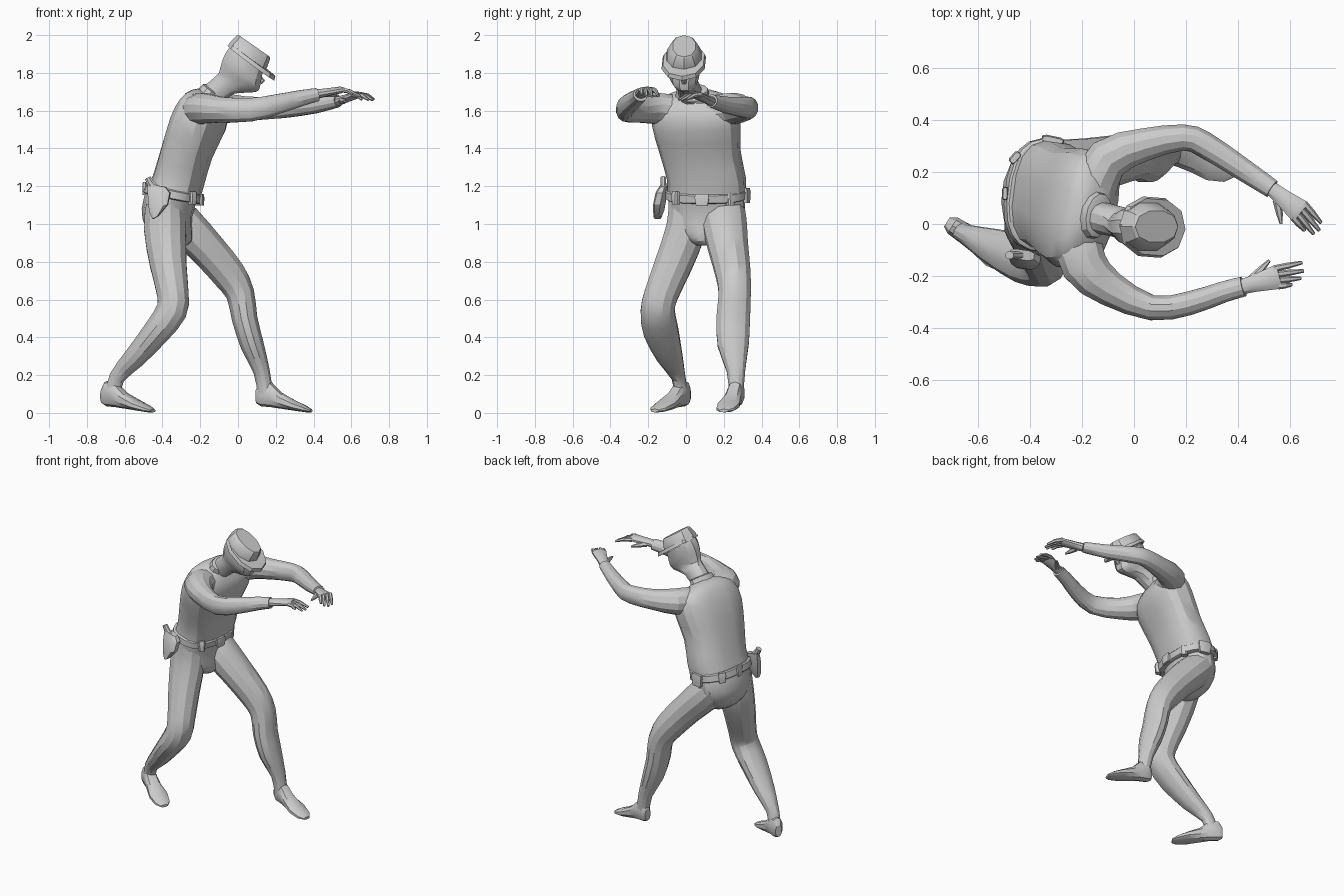
import bpy, bmesh, math
from mathutils import Vector as V


def loft(name, rings, angle=28):
    bm = bmesh.new()
    rows = [[bm.verts.new(p) for p in r] for r in rings]
    n = len(rows[0])
    for r, s in zip(rows, rows[1:]):
        for i in range(n):
            bm.faces.new((r[i], r[(i + 1) % n], s[(i + 1) % n], s[i]))
    bm.faces.new(rows[0])
    bm.faces.new(rows[-1])
    bmesh.ops.recalc_face_normals(bm, faces=bm.faces)
    me = bpy.data.meshes.new(name)
    bm.to_mesh(me)
    bm.free()
    ob = bpy.data.objects.new(name, me)
    bpy.context.collection.objects.link(ob)
    bpy.ops.object.select_all(action='DESELECT')
    ob.select_set(True)
    bpy.context.view_layer.objects.active = ob
    bpy.ops.object.shade_smooth_by_angle(angle=math.radians(angle))
    return ob


def ring(c, a, b, n=14, p=1.0):
    pw = lambda v: math.copysign(abs(v) ** p, v)
    return [V(c) + a * pw(math.cos(t)) + b * pw(math.sin(t))
            for t in (2 * math.pi * (i + 0.5) / n for i in range(n))]


def smooth(rows, steps):
    out = []
    for i in range(len(rows) - 1):
        p0, p1, p2, p3 = (rows[min(max(k, 0), len(rows) - 1)] for k in range(i - 1, i + 3))
        for s in range(steps):
            t = s / steps
            out.append([0.5 * (2 * b + (c - a) * t + (2 * a - 5 * b + 4 * c - d) * t * t
                               + (3 * b - a - 3 * c + d) * t ** 3)
                        for a, b, c, d in zip(p0, p1, p2, p3)])
    return out + [list(rows[-1])]


def limb(name, rows, ref, n=12, steps=2):
    """Tube through rows of x, y, z, radius along ref, other radius."""
    rows = smooth(rows, steps)
    rings = []
    for i, r in enumerate(rows):
        t = (V(rows[min(i + 1, len(rows) - 1)][:3]) - V(rows[max(i - 1, 0)][:3])).normalized()
        a = (V(ref) - t * t.dot(V(ref))).normalized()
        rings.append(ring(r[:3], a * r[3], t.cross(a) * r[4], n))
    return loft(name, rings)


def body(name, rows, n=16, p=0.85, steps=2):
    """Loft of rows x, y, z, half width, half depth, yaw, forward pitch."""
    rings = []
    for x, y, z, w, d, yaw, pitch in smooth(rows, steps):
        side = V((-math.sin(yaw), math.cos(yaw), 0))
        fwd = V((math.cos(yaw) * math.cos(pitch), math.sin(yaw) * math.cos(pitch), -math.sin(pitch)))
        rings.append(ring((x, y, z), side * w, fwd * d, n, p))
    return loft(name, rings)


# shirt and hips
body("torso", [(-.345, .11, 1.14, .208, .138, -.12, .22), (-.312, .108, 1.24, .208, .132, -.14, .22),
               (-.27, .075, 1.38, .214, .13, -.18, .24), (-.212, .055, 1.53, .235, .138, -.22, .3),
               (-.18, .05, 1.62, .22, .12, -.23, .42), (-.165, .043, 1.665, .16, .09, -.22, .5),
               (-.15, .04, 1.69, .08, .055, -.2, .55)], p=.74)
body("hips", [(-.35, .11, 1.16, .2, .135, -.12, .2), (-.375, .11, 1.06, .205, .135, -.12, .15),
              (-.365, .105, .97, .165, .125, -.1, .1), (-.33, .1, .91, .09, .085, -.1, 0),
              (-.32, .1, .885, .04, .045, -.1, 0)], p=1)

# belt with buckle, pouches and holster
body("belt", [(-.35, .11, 1.135, .208, .145, -.12, .2), (-.348, .11, 1.14, .218, .152, -.12, .2),
              (-.338, .11, 1.178, .217, .15, -.12, .2), (-.337, .11, 1.184, .206, .142, -.12, .2)],
     steps=1, n=20, p=.8)


def belt_point(deg):
    t = math.radians(deg) - .12
    x, y = .152 * math.cos(t), .216 * math.sin(t)
    return -.343 + x, .11 + y, 1.158 - .2 * x


for name, deg, w, h, d in [("buckle", 0, .04, .03, .01), ("pouch_front_left", 42, .024, .034, .018),
                           ("pouch_front_right", -42, .024, .034, .018),
                           ("pouch_left", 85, .045, .04, .014), ("pouch_back_left", 145, .026, .034, .014),
                           ("pouch_back", 185, .026, .034, .01)]:
    x, y, z = belt_point(deg)
    yaw = math.radians(deg) - .12
    body(name, [(x, y, z - h, w * .8, d, yaw, 0), (x, y, z + h * .4, w, d * 1.2, yaw, 0),
                (x, y, z + h, w * .9, d * .8, yaw, 0)], n=8, p=.5, steps=1)
body("holster", [(-.435, -.152, 1.035, .02, .02, -.15, -.5), (-.42, -.145, 1.085, .028, .055, -.15, -.35),
                 (-.418, -.13, 1.165, .028, .062, -.15, 0), (-.43, -.118, 1.205, .02, .05, -.15, .2)],
     n=8, p=.6, steps=1)
limb("pistol_grip", [(-.44, -.12, 1.19, .016, .024), (-.462, -.12, 1.215, .016, .022),
                     (-.478, -.12, 1.245, .016, .018)], (0, 1, 0), 8, 1)

# neck, collar and head tilted forward
body("collar", [(-.165, .035, 1.66, .098, .07, -.2, .6), (-.135, .032, 1.71, .086, .058, -.2, .6),
                (-.13, .03, 1.713, .07, .048, -.2, .6)], n=12, p=1, steps=1)
body("head", [(-.15, .03, 1.67, .065, .065, -.1, .8), (-.07, .01, 1.735, .06, .07, -.05, .7),
              (-.005, -.005, 1.75, .062, .112, 0, .5), (.015, -.01, 1.79, .08, .125, 0, .6),
              (.03, -.01, 1.84, .088, .12, 0, .63), (.05, -.01, 1.88, .09, .11, 0, .65)], n=12, p=.92)
limb("nose", [(.11, -.01, 1.785, .008, .008), (.13, -.01, 1.758, .016, .014),
              (.118, -.01, 1.745, .012, .008)], (0, 1, 0), 6, 1)
body("cap_crown", [(.04, -.01, 1.87, .098, .12, 0, .65), (.058, -.01, 1.897, .095, .118, 0, .64),
                   (.082, -.01, 1.935, .072, .108, 0, .62), (.087, -.01, 1.942, .062, .1, 0, .61)],
     n=10, p=.9, steps=1)
body("cap_brim", [(.068, -.012, 1.852, .12, .155, -.08, .64), (.08, -.012, 1.87, .112, .147, -.08, .64)],
     n=10, p=.9, steps=1)

# sleeves and cuffs
right_arm = [(-.22, -.04, 1.595, .085, .095), (-.19, -.16, 1.612, .085, .092), (-.09, -.25, 1.605, .07, .07),
             (.07, -.322, 1.605, .064, .05), (.21, -.305, 1.635, .054, .047),
             (.34, -.262, 1.668, .043, .042), (.42, -.24, 1.685, .036, .04)]
left_arm = [(-.16, .13, 1.595, .085, .095), (-.1, .25, 1.612, .085, .085), (.04, .305, 1.61, .067, .065),
            (.19, .332, 1.615, .06, .052), (.27, .305, 1.618, .055, .052),
            (.41, .215, 1.63, .045, .045), (.53, .135, 1.652, .034, .038)]
limb("right_sleeve", right_arm, (0, 0, 1))
limb("left_sleeve", left_arm, (0, 0, 1))


def hand(side, wrist, knuckle, tips, thumb):
    w, k = V(wrist), V(knuckle)
    d = (k - w).normalized()
    across = V((0, 0, 1)).cross(d).normalized()
    pts = [(w - d * .02, .03, .026), (w + d * .03, .034, .022), (k, .048, .018), (k + d * .015, .04, .011)]
    limb(side + "_palm", [(*p, a, b) for p, a, b in pts], across, 10, 1)
    for i, tip in enumerate(tips):
        s = k + across * (i - 1.5) * .023
        m = s.lerp(V(tip), .5) + V((0, 0, .008))
        limb(f"{side}_finger_{i + 1}", [(*s, .014, .013), (*m, .012, .012), (*tip, .007, .007)],
             (0, 0, 1), 6, 1)
    s = w.lerp(V(thumb), .25)
    limb(side + "_thumb", [(*s, .018, .018), (*s.lerp(V(thumb), .55), .014, .013), (*thumb, .006, .006)],
         (0, 0, 1), 6, 1)


# hands, fingers listed from his right to his left
hand("right", (.43, -.237, 1.69), (.545, -.205, 1.71),
     [(.605, -.233, 1.685), (.64, -.208, 1.675), (.65, -.18, 1.675), (.645, -.148, 1.68)], (.52, -.14, 1.68))
hand("left", (.545, .122, 1.655), (.632, .052, 1.685),
     [(.655, -.025, 1.66), (.69, -.038, 1.658), (.712, -.025, 1.656), (.718, .005, 1.66)], (.565, .0, 1.65))

# trouser legs
limb("right_leg", [(-.385, .015, 1.10, .11, .105), (-.387, .0, .97, .11, .114), (-.37, -.065, .79, .102, .1),
                   (-.345, -.13, .63, .092, .086), (-.352, -.15, .54, .093, .085),
                   (-.43, -.132, .43, .095, .075), (-.545, -.085, .295, .07, .06),
                   (-.64, -.04, .19, .038, .043), (-.665, -.025, .09, .038, .042)], (0, 1, 0))
limb("left_leg", [(-.375, .2, 1.09, .11, .10), (-.29, .205, 1.0, .12, .11), (-.165, .225, .87, .108, .1),
                  (-.05, .25, .735, .095, .093), (.012, .258, .63, .088, .078),
                  (.035, .25, .50, .092, .07), (.075, .25, .36, .085, .064),
                  (.125, .265, .22, .05, .045), (.145, .265, .1, .04, .042)], (0, 1, 0))


def foot(name, heel, toe):
    h, t = V((*heel, 0)), V((*toe, 0))
    d = (t - h).normalized()
    side = V((-d.y, d.x, 0))
    rows = [(0, .022, .05, .13), (.08, .038, .035, .17), (.27, .042, .03, .165), (.45, .048, .022, .11),
            (.68, .062, .012, .07), (.9, .05, .003, .038), (1, .024, .003, .02)]
    loft(name, [ring(h.lerp(t, f) + V((0, 0, (lo + hi) / 2)), side * w, V((0, 0, (hi - lo) / 2)), 10, .85)
                for f, w, lo, hi in rows])


# feet
foot("right_foot", (-.718, .008), (-.45, -.165))
foot("left_foot", (.098, .28), (.388, .2))
